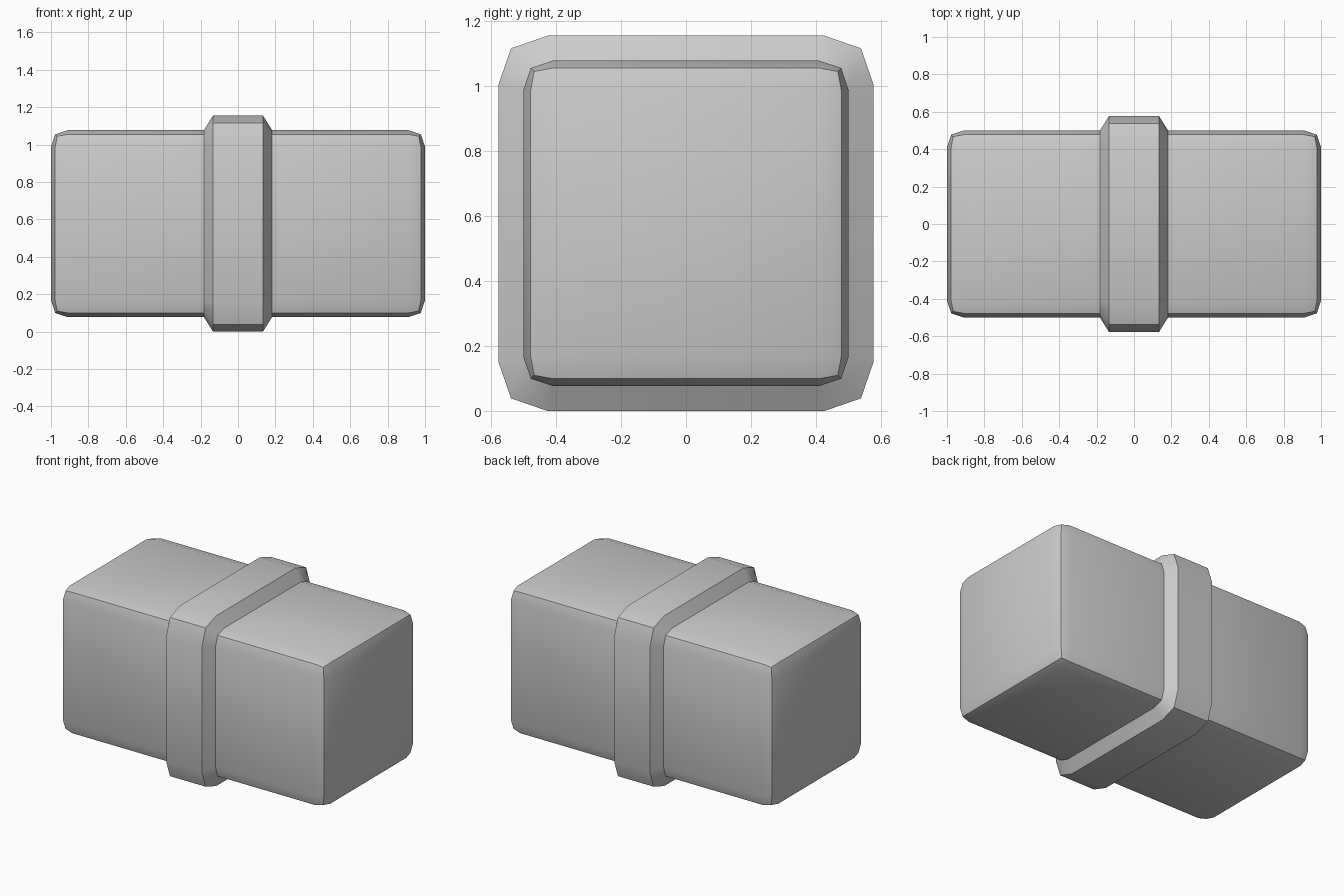
import bpy, bmesh, math
from mathutils import Matrix

if "Cube" in bpy.data.objects:
    bpy.data.objects.remove(bpy.data.objects["Cube"])

CENTRE_Z = 0.577

bm = bmesh.new()

# Bevelled block body
bmesh.ops.create_cube(bm, size=1.0, matrix=Matrix.Diagonal((2.0, 1.0, 1.0, 1.0)))
bmesh.ops.bevel(bm, geom=bm.edges[:], offset=0.09, offset_type='OFFSET',
                segments=2, profile=0.56, affect='EDGES', clamp_overlap=True)

# Loop cuts for the base and the crest of the central band
for x in (-0.182, -0.134, 0.134, 0.182):
    bmesh.ops.bisect_plane(bm, geom=bm.verts[:] + bm.edges[:] + bm.faces[:],
                           plane_co=(x, 0, 0), plane_no=(1, 0, 0), dist=1e-5)


# Push the crest loops outwards to raise the band
def raised(v):
    a = abs(v)
    r = 0.425 if a < 0.44 else 0.538 if a < 0.49 else CENTRE_Z
    return math.copysign(r, v)


for v in bm.verts:
    if abs(v.co.x) < 0.15:
        v.co.y, v.co.z = raised(v.co.y), raised(v.co.z)

bmesh.ops.translate(bm, verts=bm.verts[:], vec=(0, 0, CENTRE_Z))
bmesh.ops.recalc_face_normals(bm, faces=bm.faces[:])

mesh = bpy.data.meshes.new("banded_block")
bm.to_mesh(mesh)
bm.free()
block = bpy.data.objects.new("banded_block", mesh)
bpy.context.collection.objects.link(block)

# Smooth shading with crisp bevel midlines
bpy.context.view_layer.objects.active = block
block.select_set(True)
bpy.ops.object.shade_smooth_by_angle(angle=math.radians(30))
